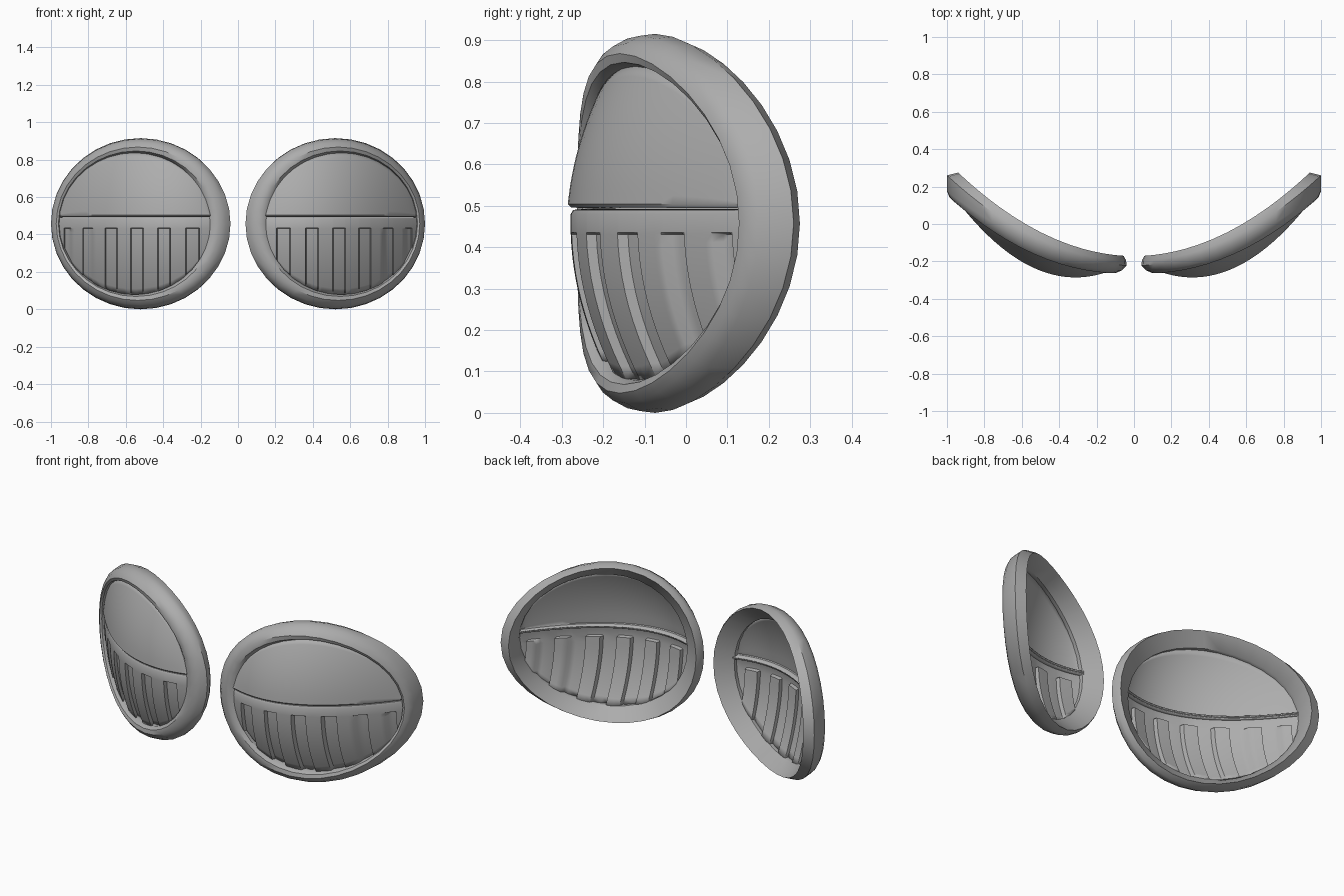
import bpy, bmesh, math

if "Cube" in bpy.data.objects:
    bpy.data.objects.remove(bpy.data.objects["Cube"])

ZC = 0.4575                      # height of the oval centre
CX, RX, RZ = 0.5525, 0.408, 0.383  # lens oval

grey = bpy.data.materials.new("mid_grey")
grey.diffuse_color = (0.42, 0.42, 0.42, 1)
grey.use_nodes = True
grey.node_tree.nodes["Principled BSDF"].inputs["Base Color"].default_value = grey.diffuse_color


def sweep(x, x0, x1, y0, ym, y1):
    """Wrap-around curve in plan: parabola through both ends and the middle."""
    t = (2 * x - x0 - x1) / (x1 - x0)
    return ym + t * (y1 - y0) / 2 + t * t * ((y0 + y1) / 2 - ym)


def finish(name, bm, thickness=0):
    bmesh.ops.remove_doubles(bm, verts=bm.verts, dist=0.0004)
    mesh = bpy.data.meshes.new(name)
    bm.to_mesh(mesh)
    bm.free()
    mesh.materials.append(grey)
    ob = bpy.data.objects.new(name, mesh)
    bpy.context.collection.objects.link(ob)
    bpy.context.view_layer.objects.active = ob
    ob.select_set(True)
    bpy.ops.object.shade_smooth_by_angle(angle=math.radians(40))
    ob.select_set(False)
    if thickness:
        s = ob.modifiers.new("thickness", 'SOLIDIFY')
        s.thickness, s.offset = thickness, -1
    m = ob.modifiers.new("other_side", 'MIRROR')
    m.use_mirror_merge = False
    return ob


# Bezel ring: oval loops (x min, x max, half height, y inner end, y middle, y outer end)
LOOPS = [
    (0.055, 0.940, 0.445, -0.170, -0.045, 0.275),
    (0.042, 1.000, 0.4575, -0.195, -0.075, 0.260),
    (0.040, 1.000, 0.453, -0.222, -0.110, 0.175),
    (0.065, 0.988, 0.434, -0.248, -0.145, 0.145),
    (0.100, 0.972, 0.410, -0.263, -0.160, 0.128),
    (0.132, 0.960, 0.389, -0.263, -0.150, 0.130),
    (0.150, 0.955, 0.379, -0.250, -0.122, 0.150),
    (0.150, 0.945, 0.379, -0.225, -0.095, 0.175),
]
SEG = 36
bm = bmesh.new()
rings = []
for x0, x1, hz, y0, ym, y1 in LOOPS:
    ring = []
    for k in range(SEG):
        a = 2 * math.pi * k / SEG
        x = (x0 + x1) / 2 + (x1 - x0) / 2 * math.cos(a)
        ring.append(bm.verts.new((x, sweep(x, x0, x1, y0, ym, y1), ZC + hz * math.sin(a))))
    rings.append(ring)
for r, ring in enumerate(rings):
    nxt = rings[(r + 1) % len(rings)]
    for k in range(SEG):
        n = (k + 1) % SEG
        bm.faces.new((ring[k], ring[n], nxt[n], nxt[k]))
bmesh.ops.recalc_face_normals(bm, faces=bm.faces)
finish("bezel_ring", bm)


def lens_y(x, z):
    """Domed lens surface."""
    r2 = ((x - CX) / RX) ** 2 + ((z - ZC) / RZ) ** 2
    return sweep(x, CX - RX, CX + RX, -0.25, -0.12, 0.15) - 0.10 * max(0, 1 - r2)


def half_height(x):
    return RZ * math.sqrt(max(0, 1 - ((x - CX) / RX) ** 2))


def sheet(name, columns, flip):
    """Skin a grid of point columns."""
    bm = bmesh.new()
    grid = [[bm.verts.new(p) for p in col] for col in columns]
    for a, b in zip(grid, grid[1:]):
        for j in range(len(a) - 1):
            q = (a[j], b[j], b[j + 1], a[j + 1])
            bm.faces.new(q[::-1] if flip else q)
    finish(name, bm, 0.006)


# Upper lens: smooth dome with a folded lower edge
Z_SPLIT = 0.498
half = RX * math.sqrt(1 - ((Z_SPLIT - ZC) / RZ) ** 2) - 0.0005
cols = []
for i in range(33):
    x = CX - half * math.cos(math.pi * i / 32)
    top = ZC + half_height(x)
    y = lens_y(x, Z_SPLIT)
    col = [(x, y + 0.035, Z_SPLIT - 0.004), (x, y, Z_SPLIT - 0.002), (x, y - 0.008, Z_SPLIT + 0.006)]
    for j in range(1, 13):
        t = j / 12
        z = Z_SPLIT + 0.006 + (top - Z_SPLIT - 0.006) * t
        col.append((x, lens_y(x, z) - 0.008 * (1 - t), z))
    cols.append(col)
sheet("upper_lens", cols, False)

# Lower lens: top bar with recessed vertical flutes
FLUTES = [(0.205, 0.280), (0.360, 0.430), (0.505, 0.575), (0.645, 0.710), (0.775, 0.830), (0.890, 0.930)]
DEPTH, Z_BAR, WALL = 0.022, 0.435, 0.005
stations = [(CX - RX * math.cos(math.pi * i / 24), 0) for i in range(25)]
stations = [s for s in stations if not any(a - 0.006 < s[0] < b + 0.006 for a, b in FLUTES)]
for a, b in FLUTES:
    stations += [(a, 0), (a + WALL, DEPTH), ((a + b) / 2, DEPTH), (b - WALL, DEPTH), (b, 0)]
cols = []
for x, d in sorted(stations):
    low = ZC - half_height(x)
    y = lens_y(x, 0.48)
    col = [(x, y + 0.03, 0.492), (x, y + 0.006, 0.490), (x, y, 0.480)]
    z = max(Z_BAR, low)
    col.append((x, lens_y(x, z), z))
    for j in range(11):
        zj = z - 0.004 + (low - z + 0.004) * j / 10 if z > low + 0.004 else low
        col.append((x, lens_y(x, zj) + d, zj))
    cols.append(col)
sheet("fluted_lower_lens", cols, True)
